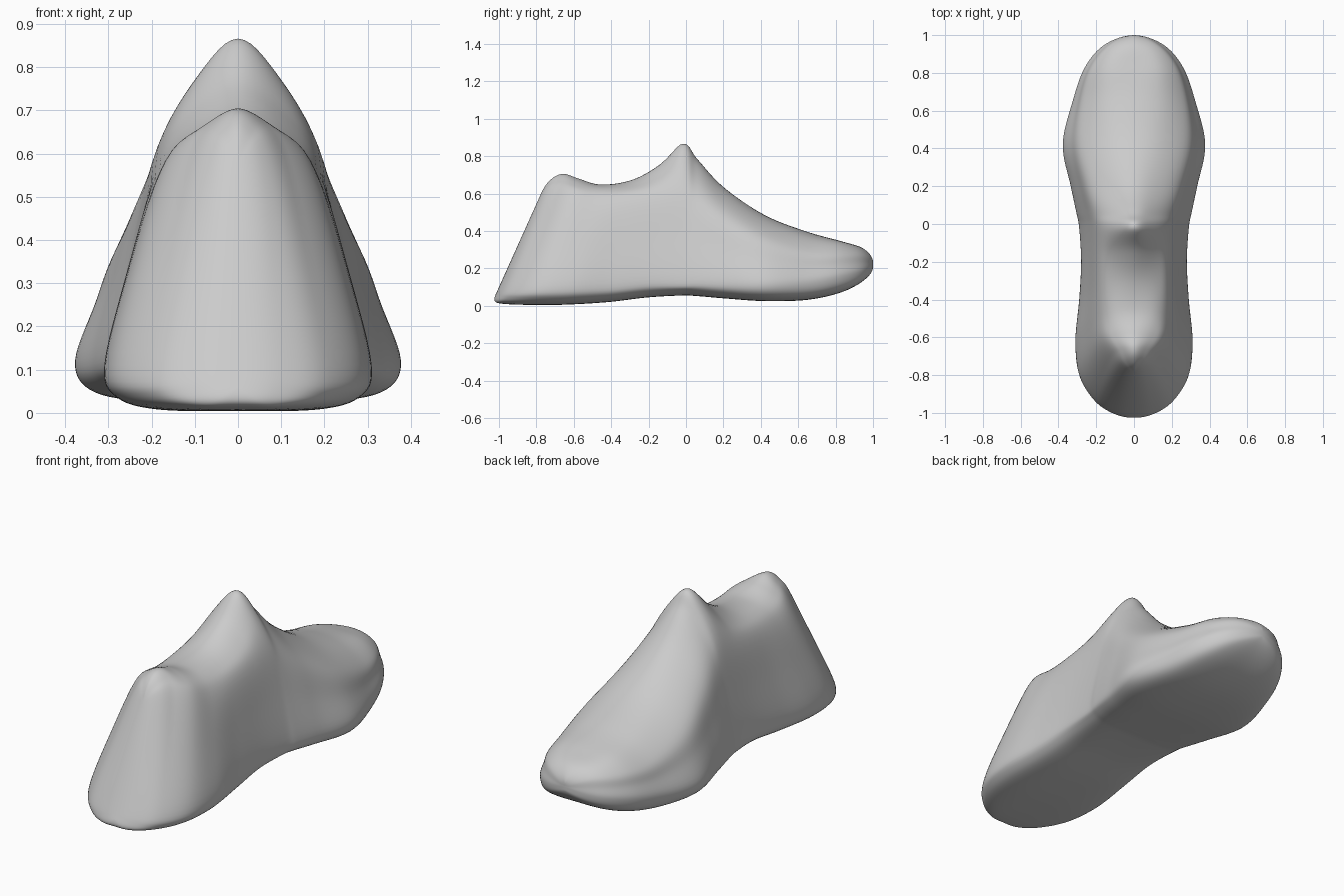
import bpy, bmesh

if "Cube" in bpy.data.objects:
    bpy.data.objects.remove(bpy.data.objects["Cube"])

# Stations heel to toe: y, top z, sole z, half width, its z, shoulder x, z, crown x, z
STATIONS = [
    (-1.00, .600, .060, 0, .12, 0, .54, 0, .58),
    (-.985, .670, .022, .10, .12, .055, .59, .03, .645),
    (-.93, .705, .010, .20, .11, .105, .60, .055, .675),
    (-.80, .680, .005, .287, .11, .165, .58, .10, .650),
    (-.62, .648, .006, .31, .11, .19, .54, .12, .625),
    (-.40, .672, .020, .29, .12, .19, .56, .12, .635),
    (-.20, .755, .045, .28, .14, .19, .58, .12, .680),
    (-.02, .868, .055, .29, .14, .185, .62, .09, .785),
    (.06, .785, .052, .305, .14, .20, .57, .09, .725),
    (.20, .635, .040, .335, .13, .24, .47, .12, .585),
    (.42, .485, .025, .378, .12, .28, .36, .14, .455),
    (.65, .395, .032, .325, .13, .265, .29, .15, .370),
    (.83, .345, .072, .26, .16, .215, .28, .13, .335),
    (.95, .305, .135, .155, .19, .12, .27, .07, .295),
    (1.00, .235, .205, 0, .22, 0, .225, 0, .23),
]


def spline(a, b, c, d, t):
    """Smooth curve from b to c for tuples of any length."""
    return tuple(.5 * (2*q + (r - p)*t + (2*p - 5*q + 4*r - s)*t*t
                       + (3*q - p - 3*r + s)*t**3)
                 for p, q, r, s in zip(a, b, c, d))


def ghost(end, near):
    """Mirrored neighbour, so the ends close roundly."""
    return (near[0],) + tuple(2*e - n for e, n in zip(end[1:], near[1:]))


def section(st, steps=6):
    """Closed cross-section ring, leaning back towards the heel."""
    y, zt, zb, w, zw, xs, zs, xm, zm = st
    half = [(.6*w, zb + .03*(zw - zb)), (.91*w, zb + .3*(zw - zb)), (w, zw),
            (xs + .56*(w - xs), (zw + zs)/2), (xs, zs), (xm, zm)]
    pts = [(0, zb)] + half + [(0, zt)] + [(-x, z) for x, z in reversed(half)]
    n = len(pts)
    lean = min(.45, .5*max(0, -y - .02))
    ring = []
    for i in range(n):
        for j in range(steps):
            x, z = spline(pts[i-1], pts[i], pts[(i+1) % n], pts[(i+2) % n], j/steps)
            ring.append((x, y + lean*(z - .1), max(z, 0)))
    return ring


# Interpolate the stations and skin them
ctrl = ([ghost(STATIONS[0], STATIONS[1])] + STATIONS
        + [ghost(STATIONS[-1], STATIONS[-2])])
STEPS = 8
rows = [spline(*ctrl[i:i+4], j/STEPS) for i in range(len(STATIONS) - 1) for j in range(STEPS)]
rows.append(STATIONS[-1])

bm = bmesh.new()
rings = [[bm.verts.new(p) for p in section(r)] for r in rows]
for a, b in zip(rings, rings[1:]):
    n = len(a)
    for i in range(n):
        bm.faces.new((a[i], a[(i+1) % n], b[(i+1) % n], b[i]))
bmesh.ops.remove_doubles(bm, verts=bm.verts, dist=.0008)
bmesh.ops.recalc_face_normals(bm, faces=bm.faces)

mesh = bpy.data.meshes.new("shoe_form")
bm.to_mesh(mesh)
bm.free()
mesh.shade_smooth()
shoe = bpy.data.objects.new("shoe_form", mesh)
bpy.context.collection.objects.link(shoe)

# Soften the skin slightly
smooth = shoe.modifiers.new("soften", 'SMOOTH')
smooth.factor = .5
smooth.iterations = 3
